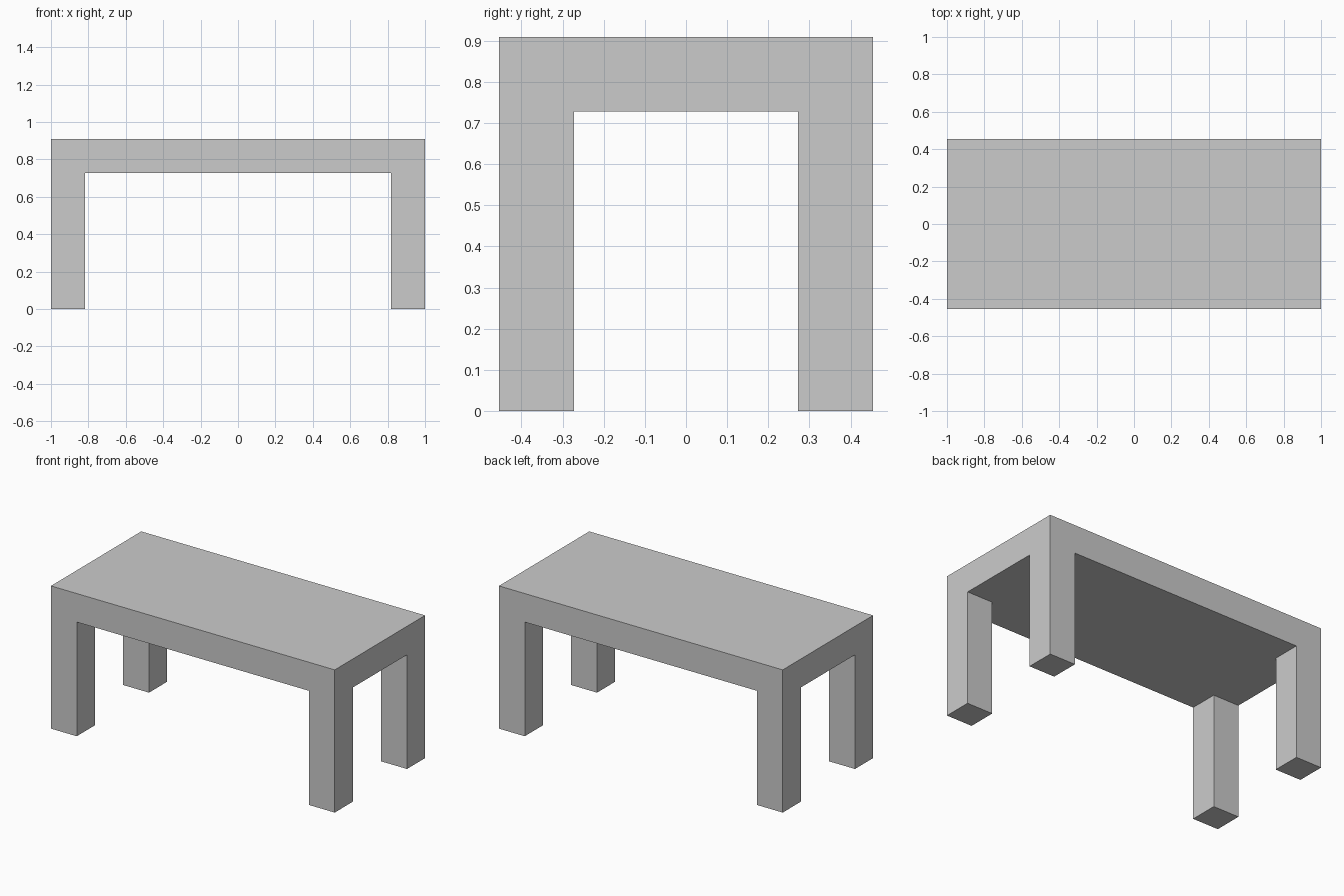
import bpy
import bmesh
from mathutils import Matrix, Vector

if "Cube" in bpy.data.objects:
    bpy.data.objects.remove(bpy.data.objects["Cube"])

U = 2 / 11                      # leg and slab thickness; table is 11 x 5 x 5 units
LENGTH, DEPTH, HEIGHT = 11 * U, 5 * U, 5 * U
LEG_HEIGHT = HEIGHT - U

bm = bmesh.new()

# Table top slab
bmesh.ops.create_cube(bm, size=1, matrix=Matrix.Translation((0, 0, HEIGHT - U / 2))
                      @ Matrix.Diagonal((LENGTH, DEPTH, U, 1)))

# Cut lines along the inner sides of the legs
for axis, size in ((Vector((1, 0, 0)), LENGTH), (Vector((0, 1, 0)), DEPTH)):
    for side in (-1, 1):
        bmesh.ops.bisect_plane(bm, geom=bm.verts[:] + bm.edges[:] + bm.faces[:],
                               plane_co=axis * side * (size / 2 - U), plane_no=axis)

# Legs pulled down from the four corner squares of the underside
bm.normal_update()
corners = []
for f in bm.faces:
    c = f.calc_center_median()
    if f.normal.z < -0.9 and abs(c.x) > LENGTH / 2 - U and abs(c.y) > DEPTH / 2 - U:
        corners.append(f)
feet = bmesh.ops.extrude_discrete_faces(bm, faces=corners)["faces"]
for f in feet:
    bmesh.ops.translate(bm, verts=f.verts[:], vec=(0, 0, -LEG_HEIGHT))

bmesh.ops.recalc_face_normals(bm, faces=bm.faces[:])
mesh = bpy.data.meshes.new("table")
bm.to_mesh(mesh)
bm.free()
bpy.context.collection.objects.link(bpy.data.objects.new("table", mesh))
